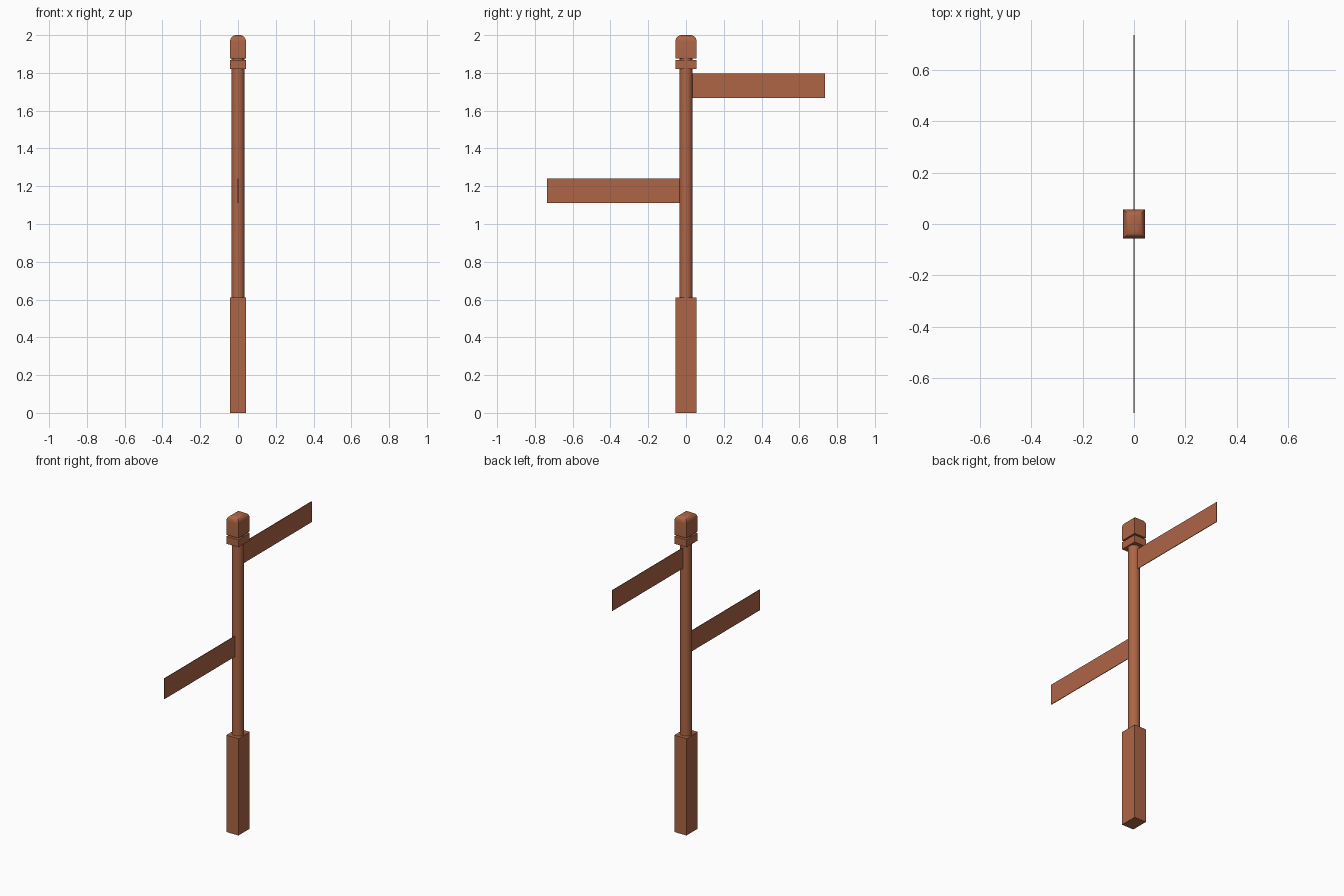
import bpy, math

if "Cube" in bpy.data.objects:
    bpy.data.objects.remove(bpy.data.objects["Cube"])

wood = bpy.data.materials.new("terracotta")
wood.diffuse_color = (0.42, 0.13, 0.06, 1)
wood.use_nodes = True
wood.node_tree.nodes["Principled BSDF"].inputs["Base Color"].default_value = wood.diffuse_color
HX, HY = 0.042, 0.056  # half width and half depth of the square parts


def stacked(name, rings):
    """Closed solid from rectangular rings (half x, half y, z)."""
    verts, faces = [], []
    for x, y, z in rings:
        verts += [(-x, -y, z), (x, -y, z), (x, y, z), (-x, y, z)]
    for k in range(len(rings) - 1):
        for i in range(4):
            j = (i + 1) % 4
            faces.append((4*k + i, 4*k + j, 4*k + 4 + j, 4*k + 4 + i))
    n = len(verts)
    faces += [(3, 2, 1, 0), (n - 4, n - 3, n - 2, n - 1)]
    me = bpy.data.meshes.new(name)
    me.from_pydata(verts, [], faces)
    ob = bpy.data.objects.new(name, me)
    bpy.context.collection.objects.link(ob)
    me.materials.append(wood)
    return ob


def smooth(ob):
    bpy.ops.object.select_all(action='DESELECT')
    ob.select_set(True)
    bpy.context.view_layer.objects.active = ob
    bpy.ops.object.shade_smooth_by_angle(angle=math.radians(35))


# Square foot and collar
stacked("base_block", [(HX, HY, 0), (HX, HY, 0.612)])
stacked("collar", [(HX, HY, 1.82), (HX, HY, 1.867)])

# Cap with rounded, mitred top
R = 0.033
arc = [math.radians(15 * i) for i in range(7)]
cap = stacked("post_cap", [(HX, HY, 1.877)] + [
    (HX - R * (1 - math.cos(a)), HY - R * (1 - math.cos(a)), 2 - R + R * math.sin(a))
    for a in arc])
smooth(cap)

# Round pole, showing again as the neck under the cap
z0, z1 = 0.60, 1.885
bpy.ops.mesh.primitive_cylinder_add(vertices=32, radius=0.035, depth=z1 - z0,
                                    location=(0, 0, (z0 + z1) / 2))
pole = bpy.context.object
pole.name = "pole"
pole.data.materials.append(wood)
smooth(pole)

# Thin direction boards on opposite sides
for name, side, bottom in (("upper_board", 1, 1.667), ("lower_board", -1, 1.11)):
    board = stacked(name, [(0.002, 0.352, bottom), (0.002, 0.352, bottom + 0.13)])
    board.location.y = side * 0.384
